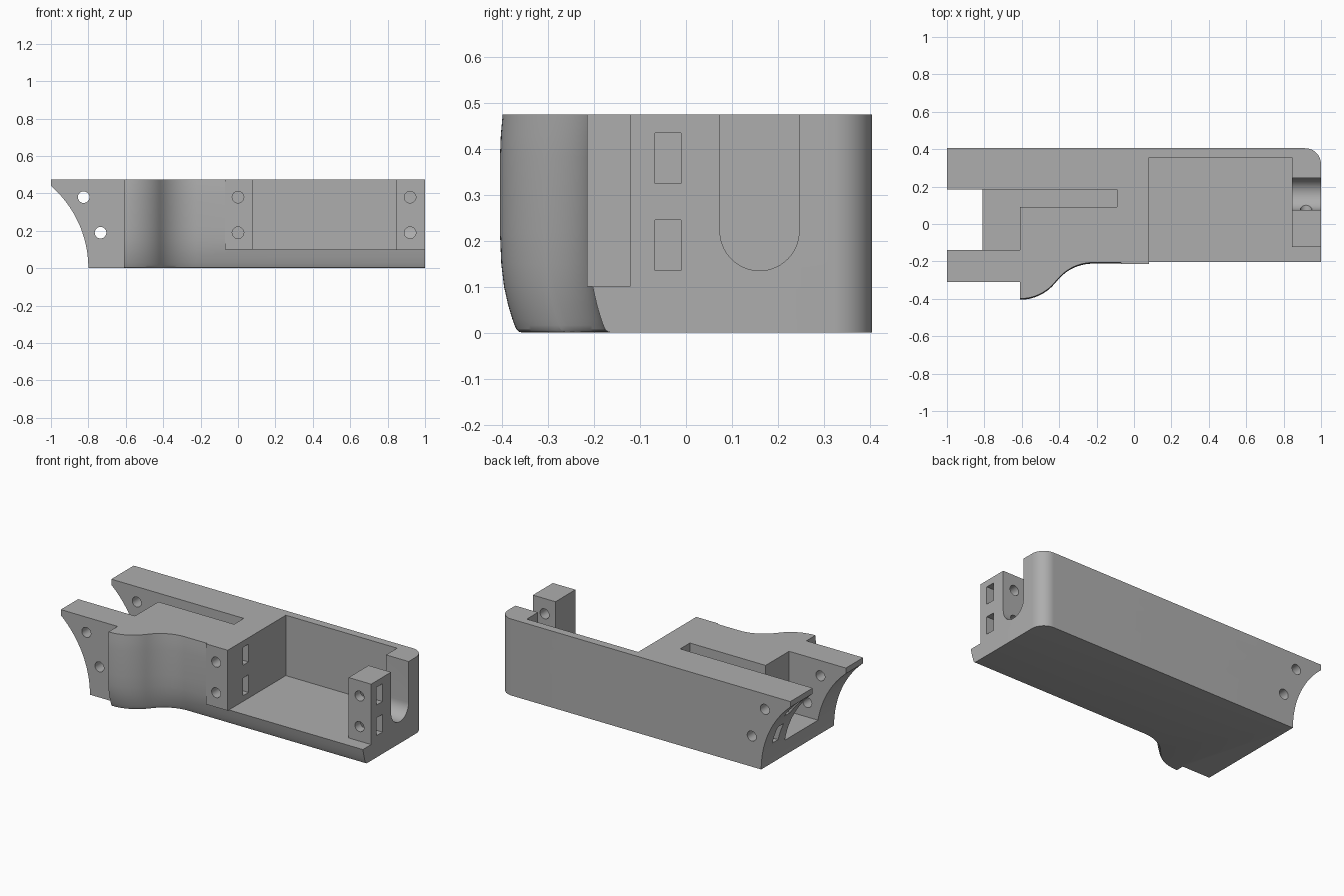
import bpy, bmesh, math
from mathutils import Vector

cube = bpy.data.objects.get("Cube")
if cube:
    bpy.data.objects.remove(cube, do_unlink=True)

TOP = 0.475
grey = bpy.data.materials.new("plain grey")
grey.use_nodes = True
COLOUR = (0.42, 0.42, 0.42, 1)
grey.diffuse_color = COLOUR
grey.node_tree.nodes["Principled BSDF"].inputs["Base Color"].default_value = COLOUR


def loft(name, rings):
    """Skin closed rings of points and cap both ends."""
    bm = bmesh.new()
    loops = [[bm.verts.new(p) for p in ring] for ring in rings]
    n = len(loops[0])
    for a, b in zip(loops, loops[1:]):
        for i in range(n):
            j = (i + 1) % n
            bm.faces.new((a[i], a[j], b[j], b[i]))
    bm.faces.new(loops[0][::-1])
    bm.faces.new(loops[-1])
    bmesh.ops.recalc_face_normals(bm, faces=bm.faces)
    mesh = bpy.data.meshes.new(name)
    bm.to_mesh(mesh)
    bm.free()
    mesh.materials.append(grey)
    obj = bpy.data.objects.new(name, mesh)
    bpy.context.scene.collection.objects.link(obj)
    return obj


def box(name, x, y, z):
    return loft(name, [[(x[0], y[0], h), (x[1], y[0], h),
                        (x[1], y[1], h), (x[0], y[1], h)] for h in z])


def arc(cx, cy, r, a0, a1, n):
    """Points on an arc, angles in degrees."""
    angles = [math.radians(a0 + (a1 - a0) * i / n) for i in range(n + 1)]
    return [(cx + r * math.cos(a), cy + r * math.sin(a)) for a in angles]


def rod(name, x, z, r, y, sides=32):
    circle = arc(x, z, r, 0, 360, sides)[:-1]
    return loft(name, [[(px, d, pz) for px, pz in circle] for d in y])


def combine(target, tool, operation="DIFFERENCE"):
    tool.hide_render = True
    mod = target.modifiers.new(tool.name, "BOOLEAN")
    mod.operation, mod.solver, mod.object = operation, "EXACT", tool
    bpy.context.view_layer.objects.active = target
    bpy.ops.object.modifier_apply(modifier=mod.name)
    bpy.data.objects.remove(tool, do_unlink=True)


# Plan outline: the front edge bulges out in an S curve near the left end
R = 0.244
bulge = arc(-0.61, -0.405 + R, R, -90, -37, 14)
bulge += arc(-0.22, -0.212 - R, R, 143, 90, 14)
bulge.append((1, -0.212))
rest = arc(0.915, 0.32, 0.085, 0, 90, 14) + [(-1, 0.405), (-1, -0.31), (-0.61, -0.31)]

# Front edge tucks in towards the bottom: (height, inset)
tuck = [(0, 0.05), (0.002, 0.042), (0.007, 0.036), (0.016, 0.032), (0.03, 0.027),
        (0.06, 0.018), (0.1, 0.009), (0.15, 0.003), (0.22, 0), (0.38, 0),
        (0.43, 0.002), (TOP, 0.006)]
body = loft("housing_body", [
    [(x, y + d, z) for x, y in bulge] + [(x, y, z) for x, y in rest]
    for z, d in tuck])

# Flat clamping pad beside the pocket
combine(body, box("clamp_pad", (-0.07, 0.2), (-0.215, -0.1), (0.1, TOP)), "UNION")

# Pocket, front right step, fork gap and long slot
combine(body, box("pocket", (0.08, 0.845), (-1, 0.355), (0.1, 1)))
combine(body, box("front_step", (0.8, 1.2), (-1, -0.122), (0.1, 1)))
combine(body, box("fork_gap", (-1.2, -0.61), (-0.14, 0.185), (0.1, 1)))
combine(body, box("long_slot", (-0.7, -0.09), (0.09, 0.185), (0.1, 1)))

# U-shaped cable notch through the right end
notch = arc(0.16, 0.221, 0.086, 180, 360, 28) + [(0.246, 1), (0.074, 1)]
combine(body, loft("cable_notch", [[(x, y, z) for y, z in notch] for x in (0.8, 1.2)]))

# Concave cut across the fork tips
combine(body, rod("tip_curve", -1.384, 0, 0.584, (-1, 1), 128))

# Bolt holes, with a nut slot crossing each one
# (hole x, hole z, hole y end, slot x range, slot y range)
bolts = []
for z in (0.19, 0.38):
    bolts.append((0.0, z, 0.03, (-0.05, 0.2), (-0.067, -0.011)))
    bolts.append((0.92, z, 0.16, (0.87, 1.2), (-0.067, -0.011)))
for x, z in ((-0.735, 0.19), (-0.825, 0.38)):
    bolts.append((x, z, 1, (-1.2, x + 0.05), (0.262, 0.318)))
for x, z, end, slot_x, slot_y in bolts:
    combine(body, rod("bolt_hole", x, z, 0.031, (-1, end)))
    combine(body, box("nut_slot", slot_x, slot_y, (z - 0.055, z + 0.055)))

bpy.ops.object.select_all(action="DESELECT")
body.select_set(True)
bpy.context.view_layer.objects.active = body
bpy.ops.object.shade_smooth_by_angle(angle=math.radians(25))
